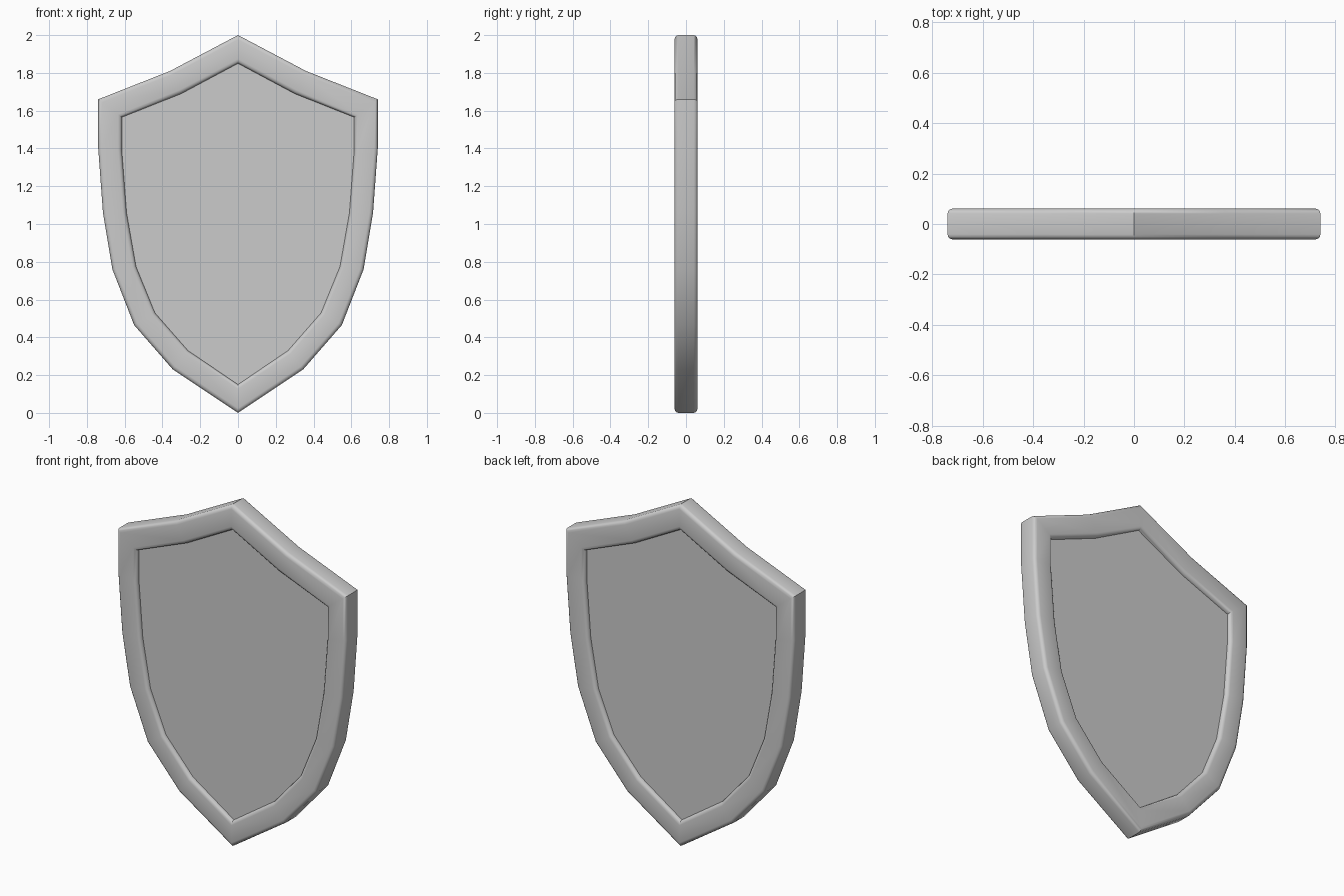
import bpy, bmesh, math

if "Cube" in bpy.data.objects:
    bpy.data.objects.remove(bpy.data.objects["Cube"])

# Right-hand half outlines (x, z), apex to bottom point
OUTER = [(0, 2.0), (0.36, 1.81), (0.74, 1.66), (0.74, 1.40), (0.715, 1.06),
         (0.665, 0.76), (0.55, 0.465), (0.345, 0.23), (0, 0.0)]
INNER = [(0, 1.85), (0.30, 1.69), (0.615, 1.565), (0.615, 1.39), (0.59, 1.06),
         (0.54, 0.775), (0.44, 0.53), (0.265, 0.33), (0, 0.15)]
HALF_RIM = 0.061
HALF_PANEL = 0.037


def mirrored(half):
    return half + [(-x, z) for x, z in half[-2:0:-1]]


outer, inner = mirrored(OUTER), mirrored(INNER)
n = len(outer)


def at(i, t):
    (a, b), (c, d) = outer[i], inner[i]
    return a + (c - a) * t, b + (d - b) * t


def finish(name, bm):
    bmesh.ops.recalc_face_normals(bm, faces=bm.faces)
    mesh = bpy.data.meshes.new(name)
    bm.to_mesh(mesh)
    bm.free()
    ob = bpy.data.objects.new(name, mesh)
    bpy.context.collection.objects.link(ob)
    bpy.ops.object.select_all(action='DESELECT')
    ob.select_set(True)
    bpy.context.view_layer.objects.active = ob
    bpy.ops.object.shade_smooth_by_angle(angle=math.radians(40))
    return ob


# Rounded-rectangle rim section: (fraction across the rim, depth)
section = []
for ct, cy, rt, a0 in ((0.84, 1, 0.16, 0), (0.16, 1, 0.16, 90),
                       (0.16, -1, 0.16, 180), (0.84, -1, 0.16, 270)):
    for k in range(4):
        a = math.radians(a0 + 30 * k)
        section.append((ct + rt * math.cos(a),
                        cy * (HALF_RIM - 0.02) + 0.02 * math.sin(a)))

# Rim swept around the outline with mitred corners
bm = bmesh.new()
rings = []
for i in range(n):
    ring = []
    for t, y in section:
        x, z = at(i, t)
        ring.append(bm.verts.new((x, y, z)))
    rings.append(ring)
m = len(section)
for i in range(n):
    r, s = rings[i], rings[(i + 1) % n]
    for j in range(m):
        k = (j + 1) % m
        bm.faces.new((r[j], r[k], s[k], s[j]))
finish("shield_rim", bm)

# Flat panel, tucked slightly into the rim
bm = bmesh.new()
front, back = [[bm.verts.new((at(i, 0.9)[0], y, at(i, 0.9)[1])) for i in range(n)]
               for y in (-HALF_PANEL, HALF_PANEL)]
bm.faces.new(front)
bm.faces.new(back)
for i in range(n):
    k = (i + 1) % n
    bm.faces.new((front[i], front[k], back[k], back[i]))
finish("shield_panel", bm)
